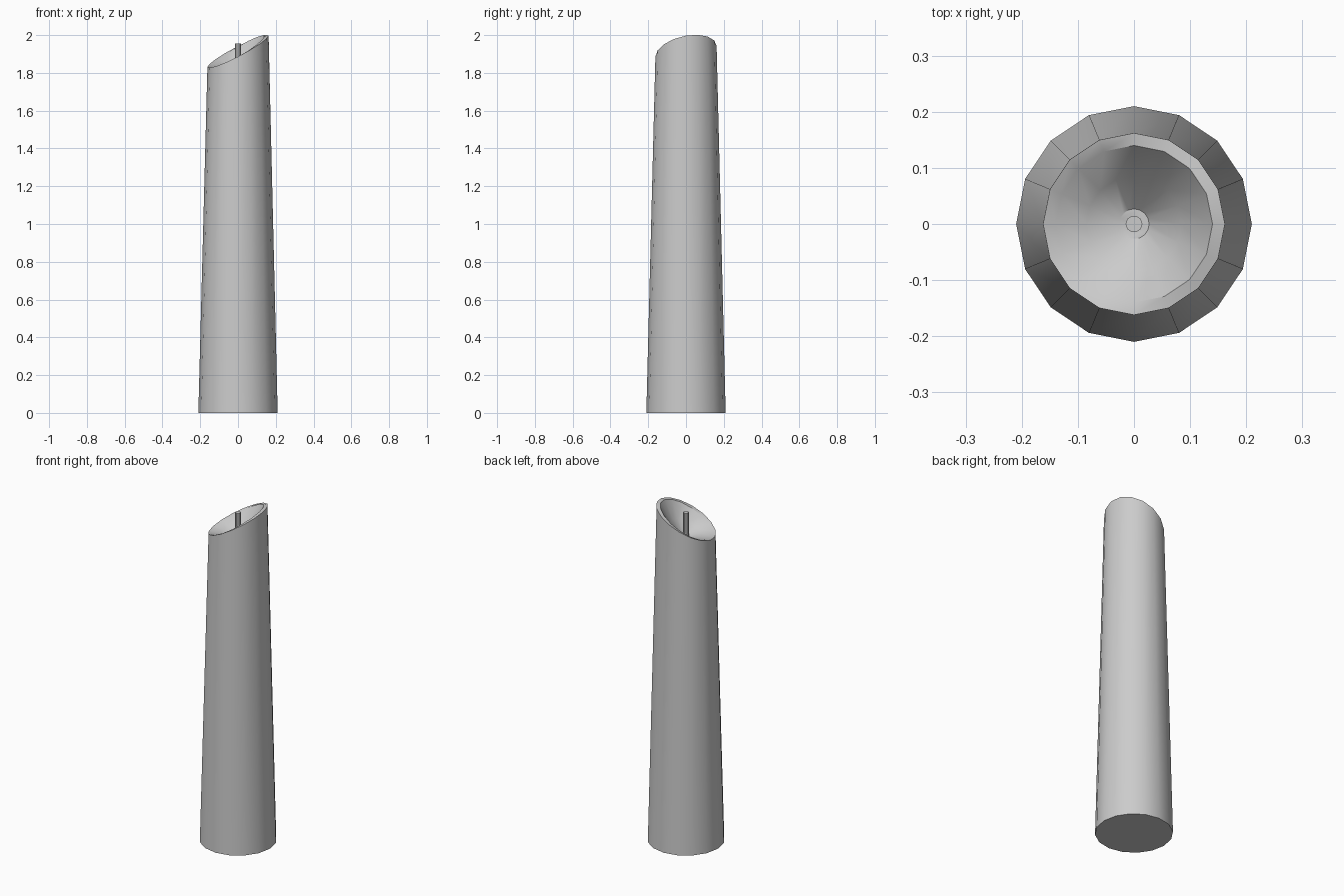
import bpy, bmesh
from math import cos, sin, pi, radians

if "Cube" in bpy.data.objects:
    bpy.data.objects.remove(bpy.data.objects["Cube"])

SIDES = 16


def rim_z(a):
    # slanted top edge, lowest at -x, highest toward +x +y
    return 1.914 + 0.083 * cos(a) + 0.028 * sin(a)


def finish(name, bm):
    bmesh.ops.recalc_face_normals(bm, faces=bm.faces[:])
    me = bpy.data.meshes.new(name)
    bm.to_mesh(me)
    bm.free()
    ob = bpy.data.objects.new(name, me)
    bpy.context.collection.objects.link(ob)
    bpy.context.view_layer.objects.active = ob
    ob.select_set(True)
    bpy.ops.object.shade_smooth_by_angle(angle=radians(30))
    ob.select_set(False)


def loft(name, n, rings):
    # each ring is (radius, height function of angle); both ends are capped
    bm = bmesh.new()
    loops = []
    for r, zf in rings:
        loops.append([bm.verts.new((r * cos(2 * pi * i / n), r * sin(2 * pi * i / n),
                                    zf(2 * pi * i / n))) for i in range(n)])
    for lo, hi in zip(loops, loops[1:]):
        for i in range(n):
            j = (i + 1) % n
            bm.faces.new((lo[i], lo[j], hi[j], hi[i]))
    bm.faces.new(loops[0][::-1])
    bm.faces.new(loops[-1])
    finish(name, bm)


# tapered wax body with slanted lip and melted hollow
loft("candle_body", SIDES, [
    (0.21, lambda a: 0.0),
    (0.162, rim_z),
    (0.14, lambda a: rim_z(a) - 0.003),
    (0.085, lambda a: 1.812 + 0.42 * (rim_z(a) - 1.812)),
    (0.027, lambda a: 1.81),
])

# wick standing in the hollow
loft("wick", 10, [(0.015, lambda a: 1.79), (0.015, lambda a: 1.955)])
